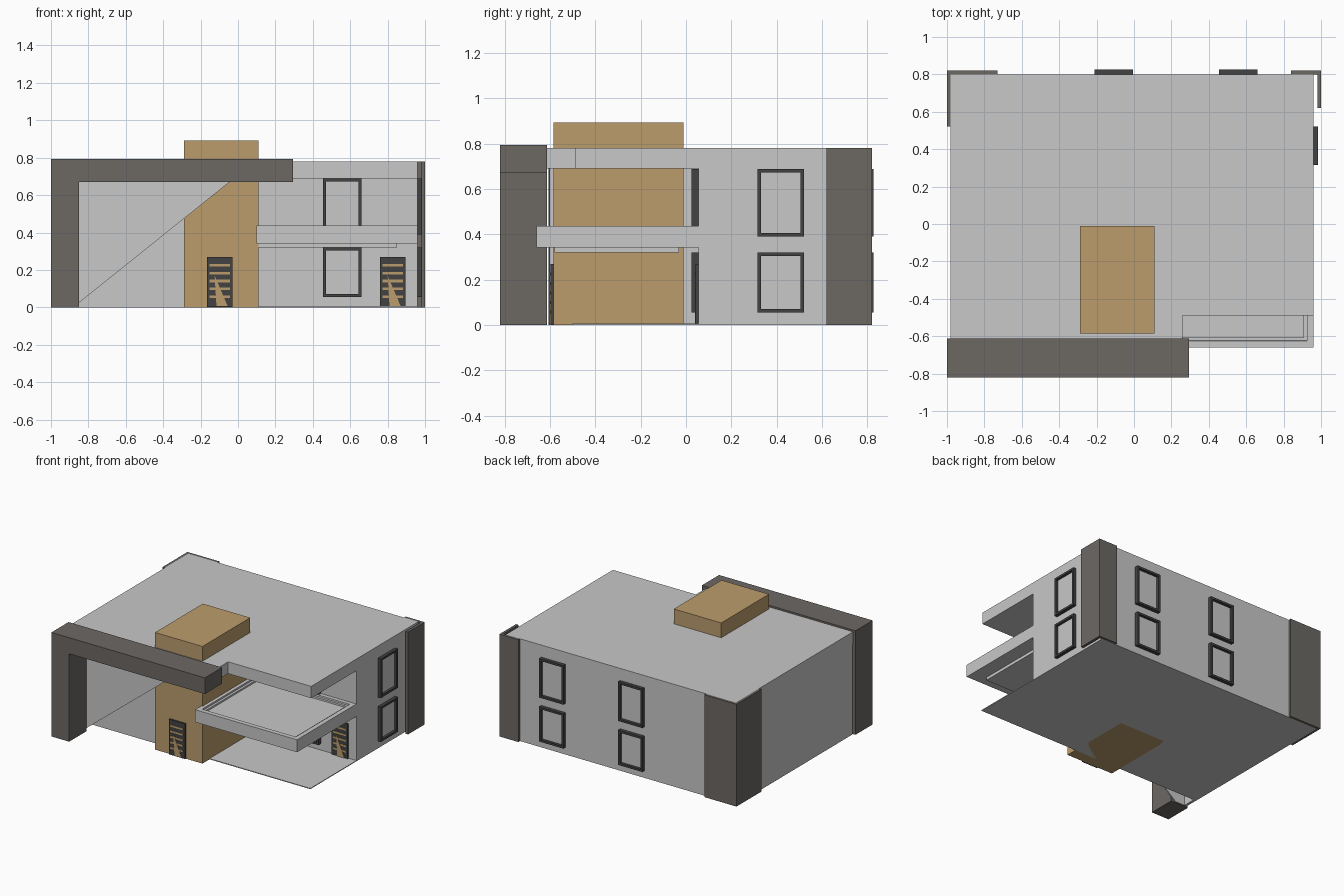
import bpy, bmesh
from mathutils import Vector

if "Cube" in bpy.data.objects:
    bpy.data.objects.remove(bpy.data.objects["Cube"])


def material(name, rgb):
    m = bpy.data.materials.new(name)
    m.diffuse_color = (*rgb, 1)
    m.use_nodes = True
    m.node_tree.nodes["Principled BSDF"].inputs["Base Color"].default_value = m.diffuse_color
    return m


WALL = material("light_grey_plaster", (0.58, 0.58, 0.58))
TAN = material("tan_wood", (0.50, 0.335, 0.15))
STONE = material("warm_dark_grey", (0.15, 0.138, 0.127))
DARK = material("charcoal", (0.055, 0.055, 0.055))


def finish(name, bm, mat):
    bmesh.ops.recalc_face_normals(bm, faces=bm.faces)
    me = bpy.data.meshes.new(name)
    bm.to_mesh(me)
    bm.free()
    me.materials.append(mat)
    ob = bpy.data.objects.new(name, me)
    bpy.context.collection.objects.link(ob)
    return ob


def prism(name, pts, direction, mat):
    """Extrude a planar outline of 3D points along a direction."""
    bm = bmesh.new()
    f = bm.faces.new([bm.verts.new(p) for p in pts])
    ext = bmesh.ops.extrude_face_region(bm, geom=[f])
    vs = [v for v in ext["geom"] if isinstance(v, bmesh.types.BMVert)]
    bmesh.ops.translate(bm, verts=vs, vec=Vector(direction))
    if f.is_valid and len([e for e in f.edges if len(e.link_faces) < 2]) == len(f.edges):
        bm.faces.new([v for v in f.verts])
    return finish(name, bm, mat)


def plan(name, outline, z0, z1, mat):
    return prism(name, [(x, y, z0) for x, y in outline], (0, 0, z1 - z0), mat)


def box(name, x0, x1, y0, y1, z0, z1, mat):
    return plan(name, [(x0, y0), (x1, y0), (x1, y1), (x0, y1)], z0, z1, mat)


# House body: back wing plus left wing, with an open corner at front right
plan("house_walls", [(-.98, -.605), (-.96, -.605), (-.96, -.50), (-.2, -.50), (-.2, .055),
                     (.96, .055), (.96, .80), (-.98, .80)], 0, .69, WALL)
plan("roof_slab", [(-.98, -.615), (.26, -.615), (.26, -.49), (.96, -.49),
                   (.96, .80), (-.98, .80)], .69, .78, WALL)
box("terrace_floor", -.2, .96, -.50, .055, 0, .006, WALL)

# Slanted panel that closes the upper left of the front
prism("slanted_front_panel", [(-.96, -.607, 0), (-.88, -.607, 0), (-.02, -.607, .69),
                              (-.96, -.607, .69)], (0, .008, 0), WALL)

# Wooden entrance tower
box("entrance_tower", -.29, .11, -.585, -.01, 0, .893, TAN)

# Stone portal frame across the front
prism("portal_frame", [(-1, -.82, 0), (-.85, -.82, 0), (-.85, -.82, .67), (.295, -.82, .67),
                       (.295, -.82, .793), (-1, -.82, .793)], (0, .207, 0), STONE)

# Corner cladding at the back
plan("back_right_corner", [(.84, .80), (.98, .80), (.98, .62), (1, .62), (1, .82), (.84, .82)],
     0, .78, STONE)
plan("back_left_corner", [(-.73, .80), (-.98, .80), (-.98, .52), (-1, .52), (-1, .82), (-.73, .82)],
     0, .78, STONE)

# Balcony with recessed deck and a smaller soffit
bm = bmesh.new()
bmesh.ops.create_cube(bm, size=1)
for v in bm.verts:
    v.co = Vector((.53 + v.co.x * .86, -.30 + v.co.y * .72, .39 + v.co.z * .095))
top = max(bm.faces, key=lambda f: f.calc_center_median().z)
for inset, depth in ((.05, -.012), (.025, -.012)):
    bmesh.ops.inset_region(bm, faces=[top], thickness=inset, depth=0)
    r = bmesh.ops.inset_region(bm, faces=[top], thickness=.001, depth=depth)
finish("balcony", bm, WALL)
box("balcony_soffit", .105, .85, -.58, -.03, .32, .345, WALL)


def window(name, origin, along, out, width, z0, z1, depth):
    """Rectangular dark frame with a light pane, standing on a wall."""
    o, a, n = Vector(origin), Vector(along), Vector(out)
    t = .016

    def bar(part, s0, s1, b0, b1, d, mat):
        pts = [o + a * s + Vector((0, 0, z)) for s, z in ((s0, b0), (s1, b0), (s1, b1), (s0, b1))]
        prism(name + part, pts, n * d, mat)
    bar("_left_bar", 0, t, z0, z1, depth, DARK)
    bar("_right_bar", width - t, width, z0, z1, depth, DARK)
    bar("_sill", t, width - t, z0, z0 + t, depth, DARK)
    bar("_head", t, width - t, z1 - t, z1, depth, DARK)
    bar("_pane", t, width - t, z0 + t, z1 - t, .006, WALL)


# Windows on two floors: back, right side and recessed front
for floor, z0, z1 in (("lower", .055, .32), ("upper", .39, .688)):
    for tag, x in (("middle", -.21), ("side", .455)):
        window(f"back_{tag}_{floor}_window", (x, .80, 0), (1, 0, 0), (0, 1, 0), .205, z0, z1, .027)
    window(f"right_{floor}_window", (.96, .315, 0), (0, 1, 0), (1, 0, 0), .205, z0, z1, .025)
    window(f"front_{floor}_window", (.455, .055, 0), (1, 0, 0), (0, -1, 0), .205, z0, z1, .03)

# Slatted doors: dark leaf, tan slats and tan lower wedge
for name, x, y in (("tower_door", -.165, -.585), ("terrace_door", .76, .055)):
    box(name + "_leaf", x, x + .135, y - .012, y, .002, .27, DARK)
    for i in range(5):
        z = .05 + i * .042
        box(f"{name}_slat_{i}", x + .012, x + .122, y - .015, y - .011, z, z + .014, TAN)
    prism(name + "_wedge", [(x + .04, y - .016, .17), (x + .05, y - .016, .006),
                            (x + .11, y - .016, .006)], (0, .005, 0), TAN)
